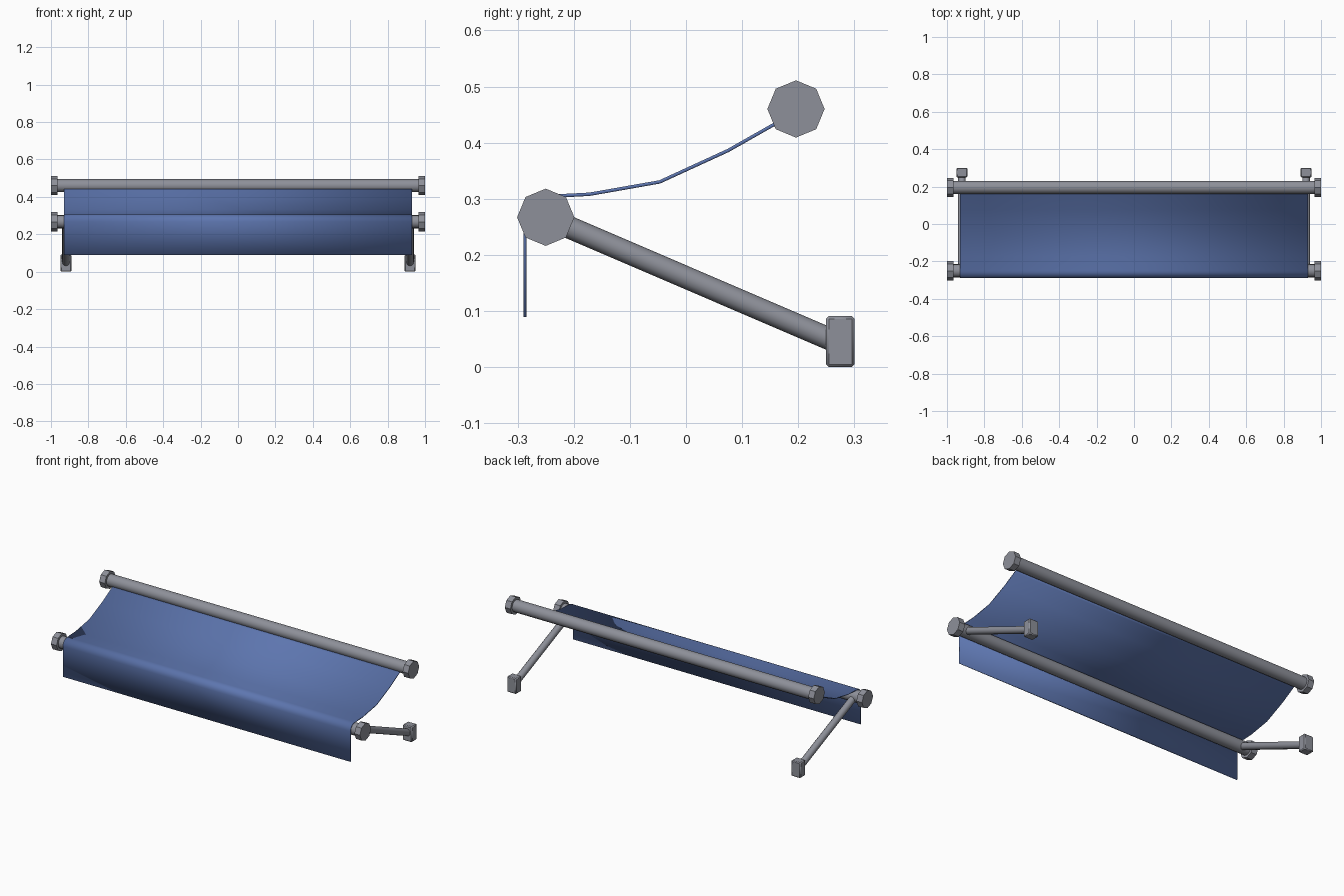
import bpy, bmesh, math
from mathutils import Vector

if "Cube" in bpy.data.objects:
    bpy.data.objects.remove(bpy.data.objects["Cube"])


def material(name, rgb):
    m = bpy.data.materials.new(name)
    m.diffuse_color = (*rgb, 1)
    m.use_nodes = True
    m.node_tree.nodes["Principled BSDF"].inputs["Base Color"].default_value = m.diffuse_color
    return m


GREY = material("grey metal", (0.27, 0.28, 0.32))
BLUE = material("blue fabric", (0.11, 0.18, 0.43))


def finish(ob, name, mat, smooth=True):
    ob.name = name
    ob.data.materials.append(mat)
    if smooth:
        bpy.ops.object.select_all(action='DESELECT')
        ob.select_set(True)
        bpy.context.view_layer.objects.active = ob
        bpy.ops.object.shade_smooth_by_angle(angle=math.radians(40))
    return ob


def rod(name, a, b, r, sides, smooth=True):
    a, b = Vector(a), Vector(b)
    d = b - a
    bpy.ops.mesh.primitive_cylinder_add(vertices=sides, radius=r, depth=d.length,
                                        location=(a + b) / 2)
    ob = bpy.context.object
    ob.rotation_mode = 'QUATERNION'
    ob.rotation_quaternion = d.to_track_quat('Z', 'Y')
    return finish(ob, name, GREY, smooth)


BACK = (0.196, 0.46)
FRONT = (-0.25, 0.267)

# Long bars with octagonal end caps
for label, (y, z) in (("back", BACK), ("front", FRONT)):
    rod(label + "_bar", (-0.97, y, z), (0.97, y, z), 0.035, 16)
    for s in (-1, 1):
        rod(label + "_end_cap", (s * 0.964, y, z), (s * 1.0, y, z), 0.051, 8, False)

# Sloping arms and wall mounts
for s in (-1, 1):
    x = s * 0.92
    rod("support_arm", (x, *FRONT), (x, 0.27, 0.044), 0.02, 12)
    bpy.ops.mesh.primitive_cube_add(size=1, location=(x, 0.275, 0.0455))
    ob = bpy.context.object
    ob.scale = (0.06, 0.051, 0.091)
    bpy.ops.object.transform_apply(location=False, rotation=False, scale=True)
    bev = ob.modifiers.new("bevel", 'BEVEL')
    bev.width, bev.segments = 0.005, 1
    finish(ob, "wall_mount", GREY)

# Fabric: sagging sheet, wrapped over the front bar, then a hanging valance
path = [(0.18, 0.445), (0.158, 0.433), (0.075, 0.386), (-0.047, 0.33), (-0.172, 0.308)]
for i in range(7):
    t = math.radians(90 + 15 * i)
    path.append((FRONT[0] + 0.037 * math.cos(t), FRONT[1] + 0.037 * math.sin(t)))
path.append((-0.287, 0.089))
bm = bmesh.new()
rows = [[bm.verts.new((x, y, z)) for x in (-0.93, 0.93)] for y, z in path]
for p, q in zip(rows, rows[1:]):
    bm.faces.new((p[0], q[0], q[1], p[1]))
me = bpy.data.meshes.new("fabric_canopy")
bm.to_mesh(me)
bm.free()
ob = bpy.data.objects.new("fabric_canopy", me)
bpy.context.collection.objects.link(ob)
sol = ob.modifiers.new("thickness", 'SOLIDIFY')
sol.thickness, sol.offset = 0.006, 0
finish(ob, "fabric_canopy", BLUE)
